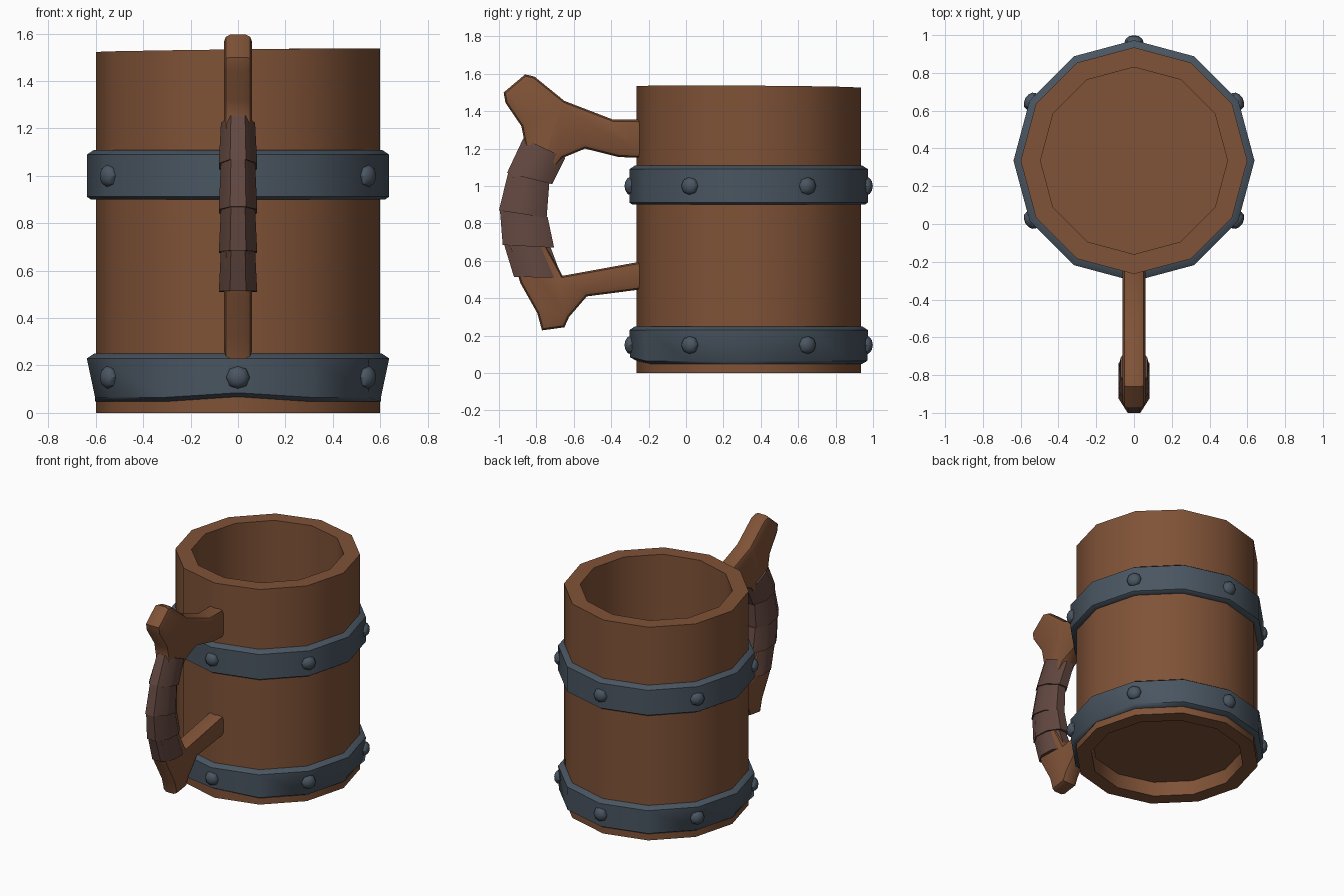
import bpy, bmesh, math
from mathutils import Vector, Matrix

if "Cube" in bpy.data.objects:
    bpy.data.objects.remove(bpy.data.objects["Cube"])

CY = 0.335      # mug axis
SIDES = 12


def material(name, rgb):
    m = bpy.data.materials.new(name)
    m.diffuse_color = (*rgb, 1)
    m.use_nodes = True
    m.node_tree.nodes["Principled BSDF"].inputs["Base Color"].default_value = m.diffuse_color
    return m


WOOD = material("brown_wood", (0.215, 0.085, 0.038))
IRON = material("blue_grey_iron", (0.068, 0.092, 0.120))
LEATHER = material("dark_leather", (0.125, 0.064, 0.052))


def finish(bm, name, mat, angle=40):
    bmesh.ops.remove_doubles(bm, verts=bm.verts, dist=1e-5)
    bmesh.ops.recalc_face_normals(bm, faces=bm.faces)
    me = bpy.data.meshes.new(name)
    bm.to_mesh(me)
    bm.free()
    me.materials.append(mat)
    me.polygons.foreach_set("use_smooth", [True] * len(me.polygons))
    me.set_sharp_from_angle(angle=math.radians(angle))
    ob = bpy.data.objects.new(name, me)
    bpy.context.collection.objects.link(ob)
    return ob


def bridge(bm, a, b):
    n = len(a)
    for i in range(n):
        bm.faces.new((a[i], a[(i + 1) % n], b[(i + 1) % n], b[i]))


def lathe(name, profile, mat, closed=True, tweak=None):
    """Turn a (radius, z) profile round the mug axis; radius 0 ends as a cap."""
    bm = bmesh.new()
    rings = []
    for r, z in profile:
        ring = []
        for i in range(SIDES):
            a = math.tau * i / SIDES
            rr, zz = tweak(r, z, i, a) if tweak else (r, z)
            ring.append(bm.verts.new((rr * math.cos(a), CY + rr * math.sin(a), zz)))
        rings.append(ring)
    for a, b in zip(rings, rings[1:]):
        bridge(bm, a, b)
    if closed:
        bridge(bm, rings[-1], rings[0])
    else:
        bm.faces.new(rings[0])
        bm.faces.new(rings[-1])
    return finish(bm, name, mat)


# Wooden tankard with a slightly uneven rim and a recessed base
def uneven_rim(r, z, i, a):
    return r, z + (0.008 * math.cos(a + 0.5) if z > 1 else 0)


lathe("tankard_body", [(0.495, 0.10), (0.5, 0), (0.6, 0), (0.6, 1.53),
                       (0.495, 1.53), (0.495, 0.16)], WOOD, False, uneven_rim)


# Iron bands; the lower one is hammered in at its left and right
def hammered(r, z, i, a):
    if z < 0.1:
        r = 0.603 if i in (0, 6) else r
        z += 0.02 if i == 9 else 0
    return r, z


lathe("upper_band", [(0.58, 1.11), (0.607, 1.11), (0.638, 1.09),
                     (0.638, 0.912), (0.62, 0.9), (0.58, 0.9)], IRON)
lathe("lower_band", [(0.58, 0.25), (0.607, 0.25), (0.638, 0.23),
                     (0.634, 0.065), (0.605, 0.048), (0.58, 0.048)], IRON, True, hammered)

# Domed rivets on every second corner
for label, z in (("upper", 1.0), ("lower", 0.15)):
    for k in range(6):
        a = math.radians(30 + 60 * k)
        bm = bmesh.new()
        mat = (Matrix.Translation((0.628 * math.cos(a), CY + 0.628 * math.sin(a), z))
               @ Matrix.Rotation(a, 4, 'Z') @ Matrix.Rotation(math.pi / 2, 4, 'Y')
               @ Matrix.Diagonal((0.05, 0.05, 0.036, 1)))
        bmesh.ops.create_uvsphere(bm, u_segments=8, v_segments=6, radius=1, matrix=mat)
        finish(bm, f"{label}_rivet_{k + 1}", IRON)

# Branch handle: side outline (y, z) extruded across x with rounded edges
outline = [(-0.22, 1.355), (-0.39, 1.355), (-0.65, 1.455), (-0.81, 1.585),
           (-0.86, 1.597), (-0.975, 1.50), (-0.965, 1.445), (-0.88, 1.32),
           (-0.86, 1.22), (-0.93, 1.06), (-0.965, 0.87), (-0.95, 0.69),
           (-0.885, 0.48), (-0.795, 0.32), (-0.77, 0.228), (-0.65, 0.245),
           (-0.625, 0.30), (-0.53, 0.41), (-0.22, 0.45), (-0.22, 0.60),
           (-0.66, 0.52), (-0.74, 0.67), (-0.77, 0.84), (-0.76, 1.02),
           (-0.66, 1.15), (-0.54, 1.20), (-0.36, 1.155), (-0.22, 1.15)]
bm = bmesh.new()
left = [bm.verts.new((-0.06, y, z)) for y, z in outline]
right = [bm.verts.new((0.06, y, z)) for y, z in outline]
caps = [bm.faces.new(left), bm.faces.new(right)]
bridge(bm, left, right)
bmesh.ops.recalc_face_normals(bm, faces=bm.faces)
bmesh.ops.bevel(bm, geom=[e for f in caps for e in f.edges], offset=0.03,
                segments=2, profile=0.5, affect='EDGES', clamp_overlap=False)
finish(bm, "handle", WOOD)

# Leather grip: four overlapping eight-sided wraps (outer/inner point, top then bottom)
wraps = [((-0.87, 1.255), (-0.645, 1.15), (-0.957, 1.070), (-0.715, 1.010)),
         ((-0.95, 1.075), (-0.73, 1.025), (-1.0, 0.870), (-0.745, 0.830)),
         ((-0.995, 0.875), (-0.74, 0.835), (-0.98, 0.685), (-0.705, 0.670)),
         ((-0.975, 0.695), (-0.725, 0.675), (-0.92, 0.515), (-0.662, 0.508))]
for k, (o1, i1, o2, i2) in enumerate(wraps):
    bm = bmesh.new()
    rings = []
    for o, i, w in ((o1, i1, 0.072), (o2, i2, 0.081)):
        o, i = Vector((0, *o)), Vector((0, *i))
        mid, half = (o + i) / 2, (o - i) / 2
        s = 1 / math.cos(math.pi / 8)
        rings.append([bm.verts.new(mid + half * (s * math.cos(t)) + Vector((w * s * math.sin(t), 0, 0)))
                      for t in (math.tau * (j + 0.5) / 8 for j in range(8))])
    bridge(bm, *rings)
    bm.faces.new(rings[0])
    bm.faces.new(rings[1])
    finish(bm, f"grip_wrap_{k + 1}", LEATHER, 55)
